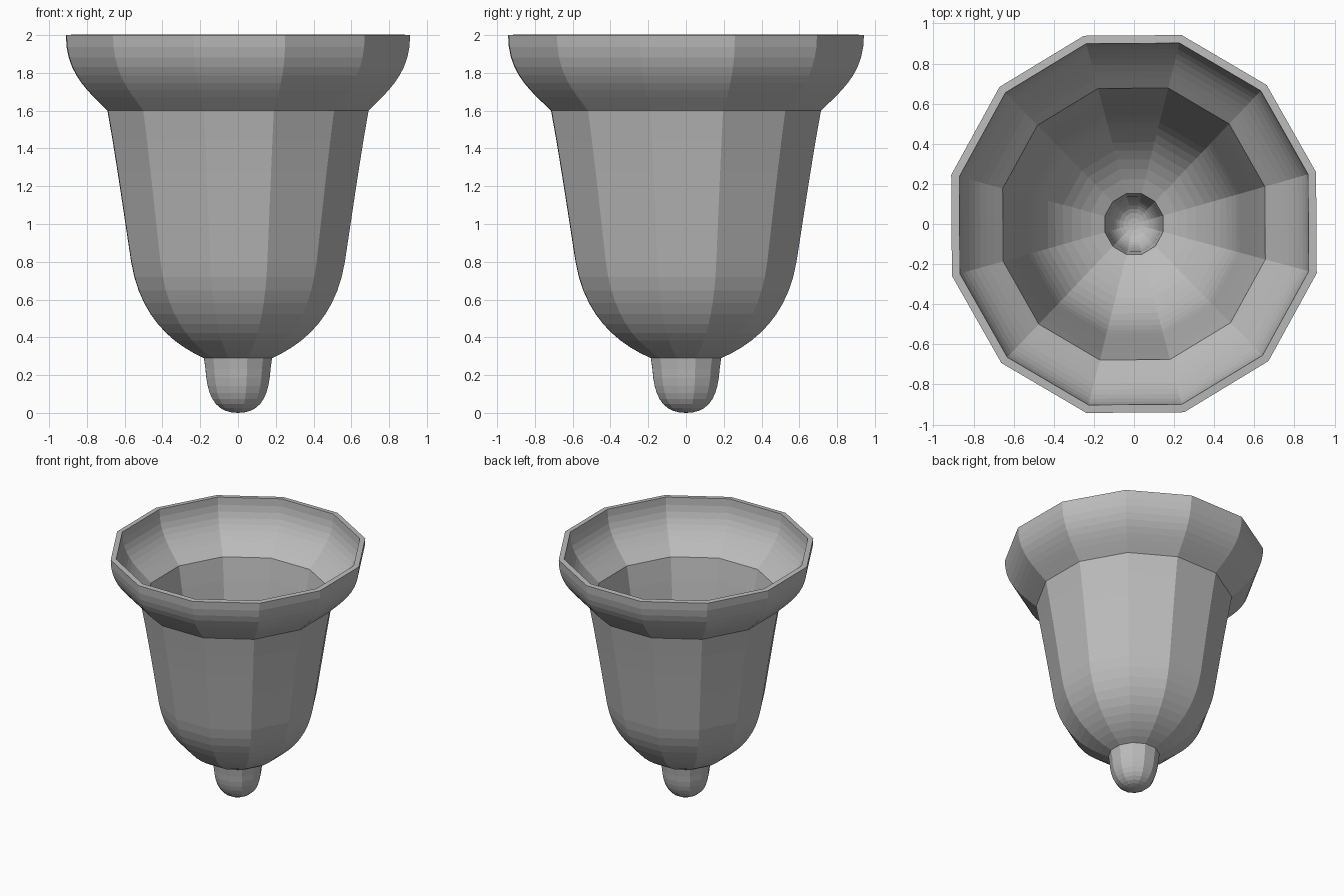
import bpy
import bmesh
from math import cos, sin, radians
from mathutils import Vector
from mathutils.geometry import interpolate_bezier

cube = bpy.data.objects.get("Cube")
if cube:
    bpy.data.objects.remove(cube)

SIDES = 12
WALL = 0.04
SCALE_X, SCALE_Y = 1.035, 1.07   # half-width of a flat side to corner radius

grey = bpy.data.materials.new("plain grey")
grey.use_nodes = True
colour = (0.5, 0.5, 0.5, 1)
grey.diffuse_color = colour
grey.node_tree.nodes["Principled BSDF"].inputs["Base Color"].default_value = colour


def curve(p0, p1, p2, p3, steps):
    """Points (half-width, height) along a smooth profile section."""
    return interpolate_bezier(*(Vector(p) for p in (p0, p1, p2, p3)), steps + 1)


# Profile from the tip upward: knob, rounded bowl, tapering wall, flared lip
knob = curve((0, 0), (0.13, 0), (0.172, 0.1), (0.174, 0.285), 10)
bowl = curve((0.18, 0.29), (0.36, 0.37), (0.52, 0.52), (0.565, 0.8), 10)
wall = curve((0.565, 0.8), (0.6, 1.03), (0.645, 1.35), (0.69, 1.6), 5)
lip = curve((0.69, 1.6), (0.8, 1.71), (0.91, 1.8), (0.91, 2.0), 9)
profile = knob[1:-1] + bowl + wall[1:] + lip[1:]

# Twelve-sided lathe
bm = bmesh.new()
angles = [radians(15.4 + 360 / SIDES * i) for i in range(SIDES)]
rings = [[bm.verts.new((p.x * SCALE_X * cos(a), p.x * SCALE_Y * sin(a), p.y))
          for a in angles] for p in profile]
tip = bm.verts.new((0, 0, 0))
for j in range(SIDES):
    k = (j + 1) % SIDES
    bm.faces.new((tip, rings[0][k], rings[0][j]))
    for low, high in zip(rings, rings[1:]):
        bm.faces.new((low[j], low[k], high[k], high[j]))

mesh = bpy.data.meshes.new("bell_cup")
bm.to_mesh(mesh)
bm.free()
mesh.materials.append(grey)
cup = bpy.data.objects.new("bell_cup", mesh)
bpy.context.collection.objects.link(cup)

# Hollow shell with a flat rim
shell = cup.modifiers.new("wall thickness", "SOLIDIFY")
shell.thickness = WALL
shell.offset = -1
shell.use_even_offset = True
